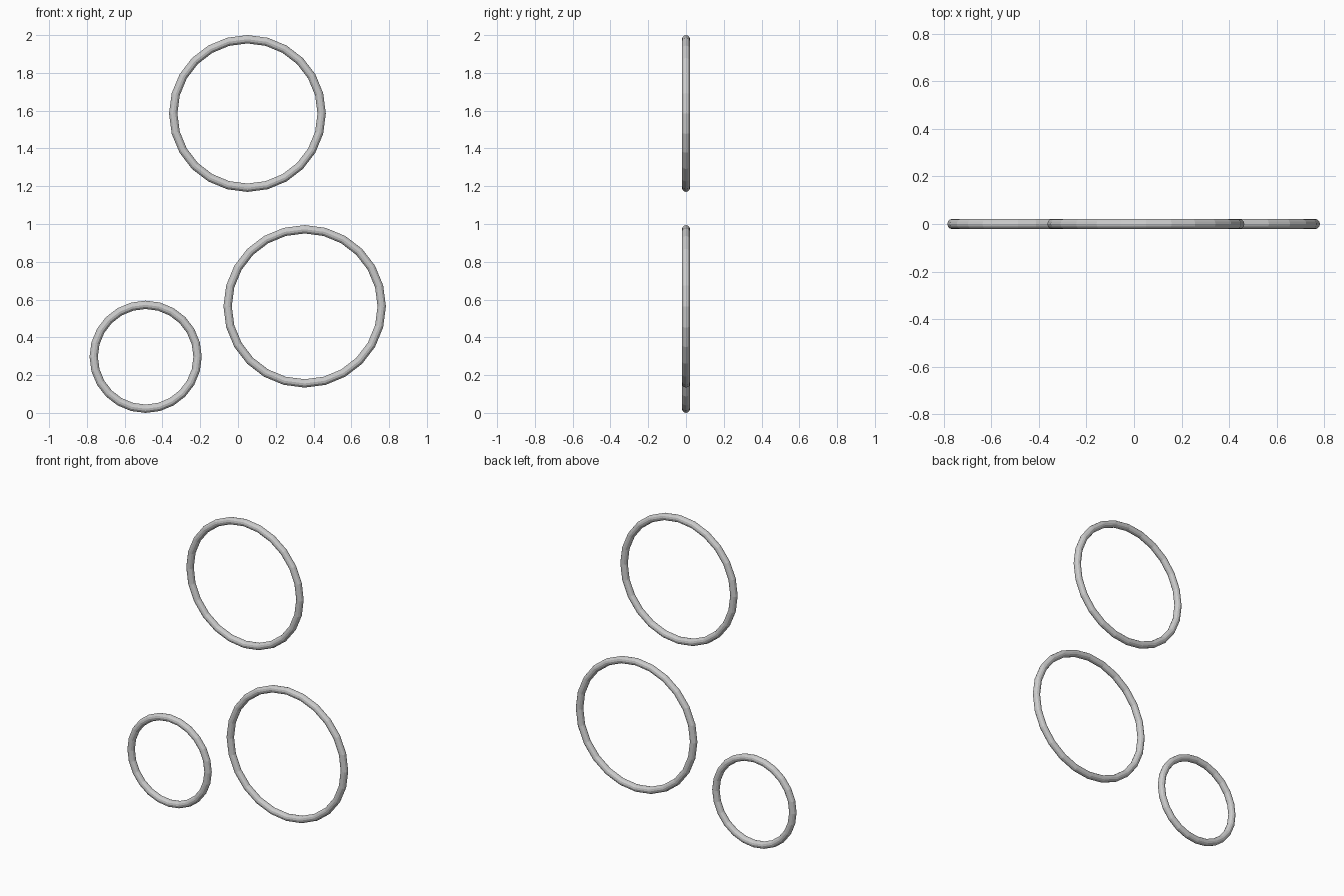
import bpy, math

if "Cube" in bpy.data.objects:
    bpy.data.objects.remove(bpy.data.objects["Cube"])

TUBE = 0.022  # tube radius shared by all hoops


def hoop(name, x, z, outer):
    # upright hoop facing the front, given by its outer radius
    bpy.ops.mesh.primitive_torus_add(
        major_segments=24, minor_segments=12,
        major_radius=outer - TUBE, minor_radius=TUBE,
        location=(x, 0, z), rotation=(math.pi / 2, 0, 0))
    ob = bpy.context.object
    ob.name = name
    bpy.ops.object.shade_flat()
    return ob


# three separate floating hoops
hoop("top_ring", 0.05, 1.585, 0.415)
hoop("right_ring", 0.353, 0.564, 0.43)
hoop("left_ring", -0.489, 0.297, 0.297)
